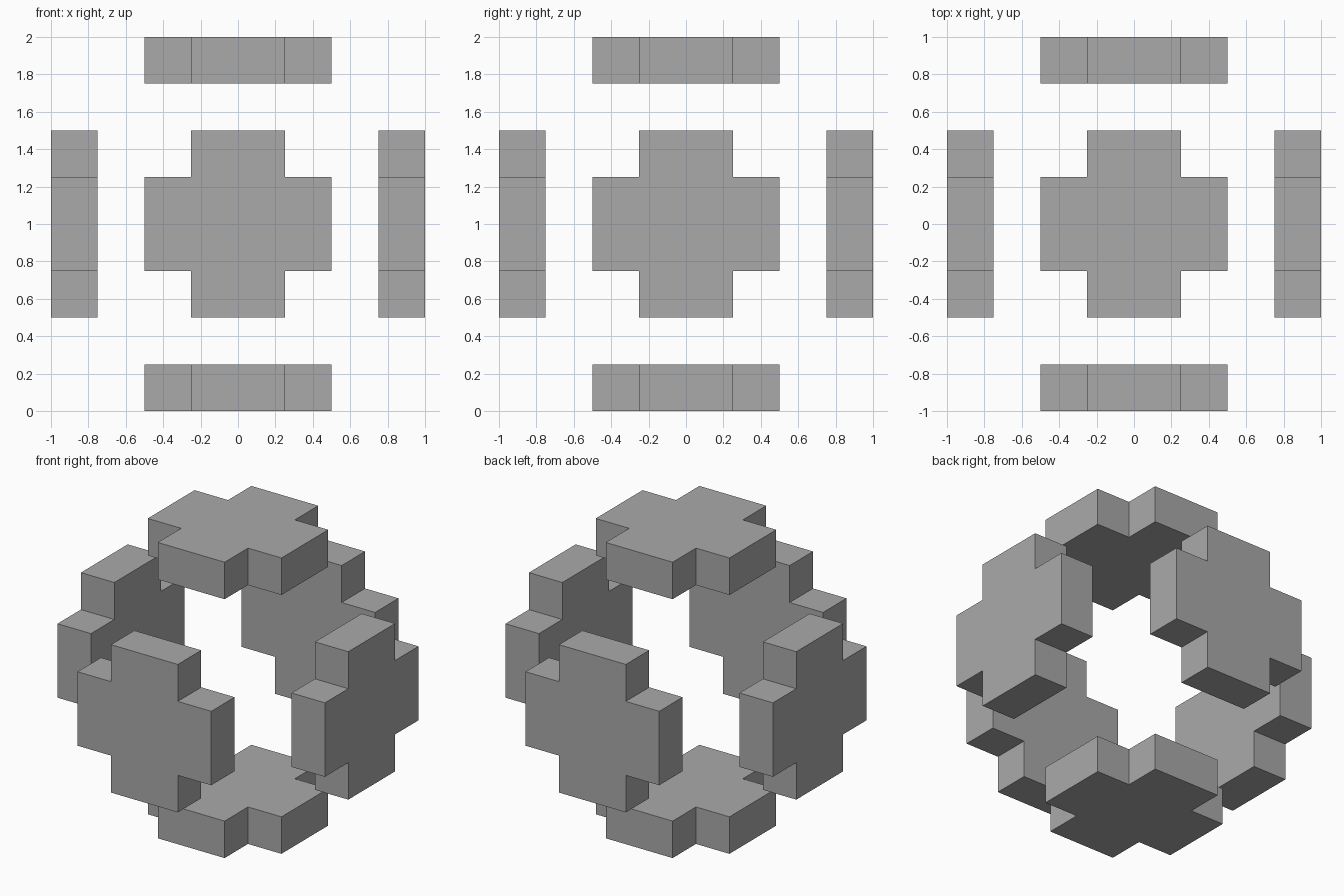
import bpy
import bmesh
from mathutils import Vector

cube = bpy.data.objects.get("Cube")
if cube:
    bpy.data.objects.remove(cube, do_unlink=True)

# One plain grey for every plate
GREY = (0.4, 0.4, 0.4, 1)
grey = bpy.data.materials.new("plain_grey")
grey.use_nodes = True
grey.diffuse_color = GREY
grey.node_tree.nodes["Principled BSDF"].inputs["Base Color"].default_value = GREY

REACH, ARM, THICK = 0.5, 0.25, 0.25
CENTRE = Vector((0, 0, 1))


def cross_outline():
    """Outline of a plus shape, one quarter turned four times."""
    quarter = [(REACH, -ARM), (REACH, ARM), (ARM, ARM)]
    points = []
    for _ in range(4):
        points += quarter
        quarter = [(-y, x) for x, y in quarter]
    return points


def cross_plate(name, direction):
    """Plus-shaped slab whose outer face lies one unit from the centre."""
    bm = bmesh.new()
    face = bm.faces.new([bm.verts.new((x, y, 1 - THICK)) for x, y in cross_outline()])
    raised = bmesh.ops.extrude_face_region(bm, geom=[face], use_keep_orig=True)
    top = [v for v in raised["geom"] if isinstance(v, bmesh.types.BMVert)]
    bmesh.ops.translate(bm, verts=top, vec=(0, 0, THICK))
    bmesh.ops.recalc_face_normals(bm, faces=bm.faces)
    # Turn the slab to face its direction
    turn = Vector((0, 0, 1)).rotation_difference(Vector(direction)).to_matrix()
    bmesh.ops.transform(bm, matrix=turn.to_4x4(), verts=bm.verts)
    bmesh.ops.translate(bm, verts=bm.verts, vec=CENTRE)
    mesh = bpy.data.meshes.new(name)
    bm.to_mesh(mesh)
    bm.free()
    mesh.materials.append(grey)
    bpy.context.collection.objects.link(bpy.data.objects.new(name, mesh))


# Six plates around an empty centre
PLATES = {
    "top_plate": (0, 0, 1), "bottom_plate": (0, 0, -1),
    "left_plate": (1, 0, 0), "right_plate": (-1, 0, 0),
    "front_plate": (0, -1, 0), "back_plate": (0, 1, 0),
}
for plate_name, facing in PLATES.items():
    cross_plate(plate_name, facing)
